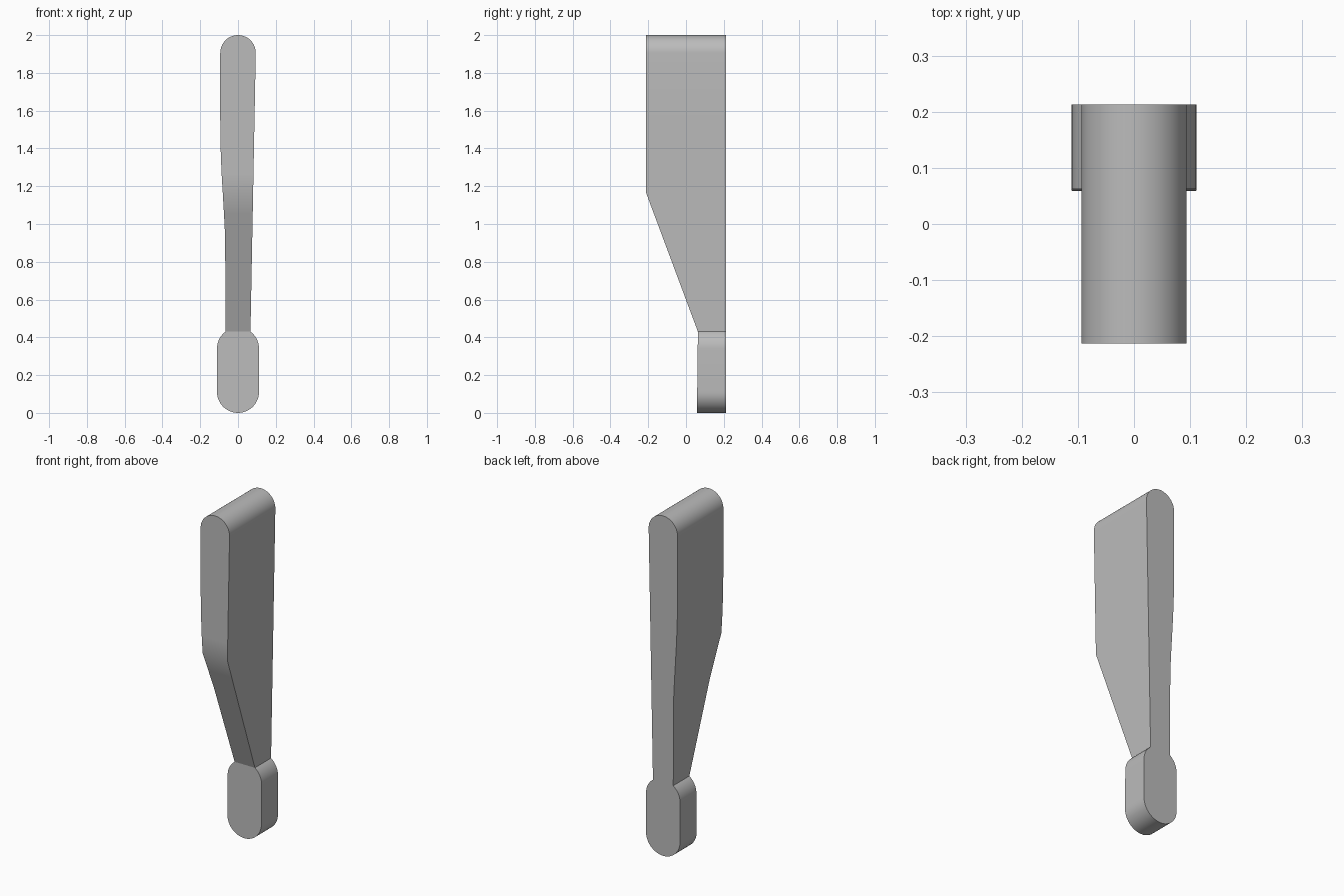
import bpy
import bmesh
import math

old = bpy.data.objects.get("Cube")
if old:
    bpy.data.objects.remove(old)

grey = bpy.data.materials.new("plain grey")
grey.use_nodes = True
colour = (0.5, 0.5, 0.5, 1)
grey.diffuse_color = colour
grey.node_tree.nodes["Principled BSDF"].inputs["Base Color"].default_value = colour

BACK, FRONT, NECK_Y = 0.213, -0.213, 0.063
NECK_X, NECK_Z, KINK_Z = 0.066, 0.43, 1.17
STEPS = 12


def front_y(z):
    """Front surface: upright blade, sloping in to the neck, then the foot."""
    if z <= NECK_Z:
        return 0.058 + (NECK_Y - 0.058) * z / NECK_Z
    t = min(1, (z - NECK_Z) / (KINK_Z - NECK_Z))
    return NECK_Y + (FRONT - NECK_Y) * t


def loft(name, rows):
    """Skin rows of (left edge x, right edge x, z) from bottom to top."""
    bm = bmesh.new()
    rings = []
    for a, b, z in rows:
        f = front_y(z)
        rings.append([bm.verts.new(p) for p in
                      ((a, f, z), (b, f, z), (b, BACK, z), (a, BACK, z))])
    for low, high in zip(rings, rings[1:]):
        for i in range(4):
            j = (i + 1) % 4
            bm.faces.new((low[i], low[j], high[j], high[i]))
    # Weld the rounded tips, where both edges meet
    bmesh.ops.remove_doubles(bm, verts=bm.verts, dist=0.0001)
    bmesh.ops.recalc_face_normals(bm, faces=bm.faces)
    mesh = bpy.data.meshes.new(name)
    bm.to_mesh(mesh)
    bm.free()
    mesh.materials.append(grey)
    obj = bpy.data.objects.new(name, mesh)
    bpy.context.collection.objects.link(obj)
    bpy.ops.object.select_all(action="DESELECT")
    obj.select_set(True)
    bpy.context.view_layer.objects.active = obj
    bpy.ops.object.shade_smooth_by_angle(angle=math.radians(30))


# Foot: round bottom, straight sides, shoulders curving in to the neck
R = 0.111
foot = []
for i in range(STEPS + 1):
    a = math.pi / 2 * i / STEPS
    foot.append((-R * math.sin(a), R * math.sin(a), R * (1 - math.cos(a))))
neck_angle = math.acos(NECK_X / R)
shoulder_z = NECK_Z - R * math.sin(neck_angle)
for i in range(STEPS + 1):
    a = neck_angle * i / STEPS
    foot.append((-R * math.cos(a), R * math.cos(a), shoulder_z + R * math.sin(a)))
loft("foot", foot)

# Blade: straight right edge, gently bent left edge, round top
T = 0.094
top_z = 2 - T
left_edge = [(-NECK_X, NECK_Z), (-0.068, 0.93), (-0.074, 1.05), (-0.081, KINK_Z),
             (-0.087, 1.27), (-0.092, 1.4), (-T, 1.55)]
slope = (T - NECK_X) / (top_z - NECK_Z)
blade = [(x, NECK_X + slope * (z - NECK_Z), z) for x, z in left_edge]
for i in range(STEPS + 1):
    a = math.pi / 2 * i / STEPS
    blade.append((-T * math.cos(a), T * math.cos(a), top_z + T * math.sin(a)))
loft("blade", blade)
